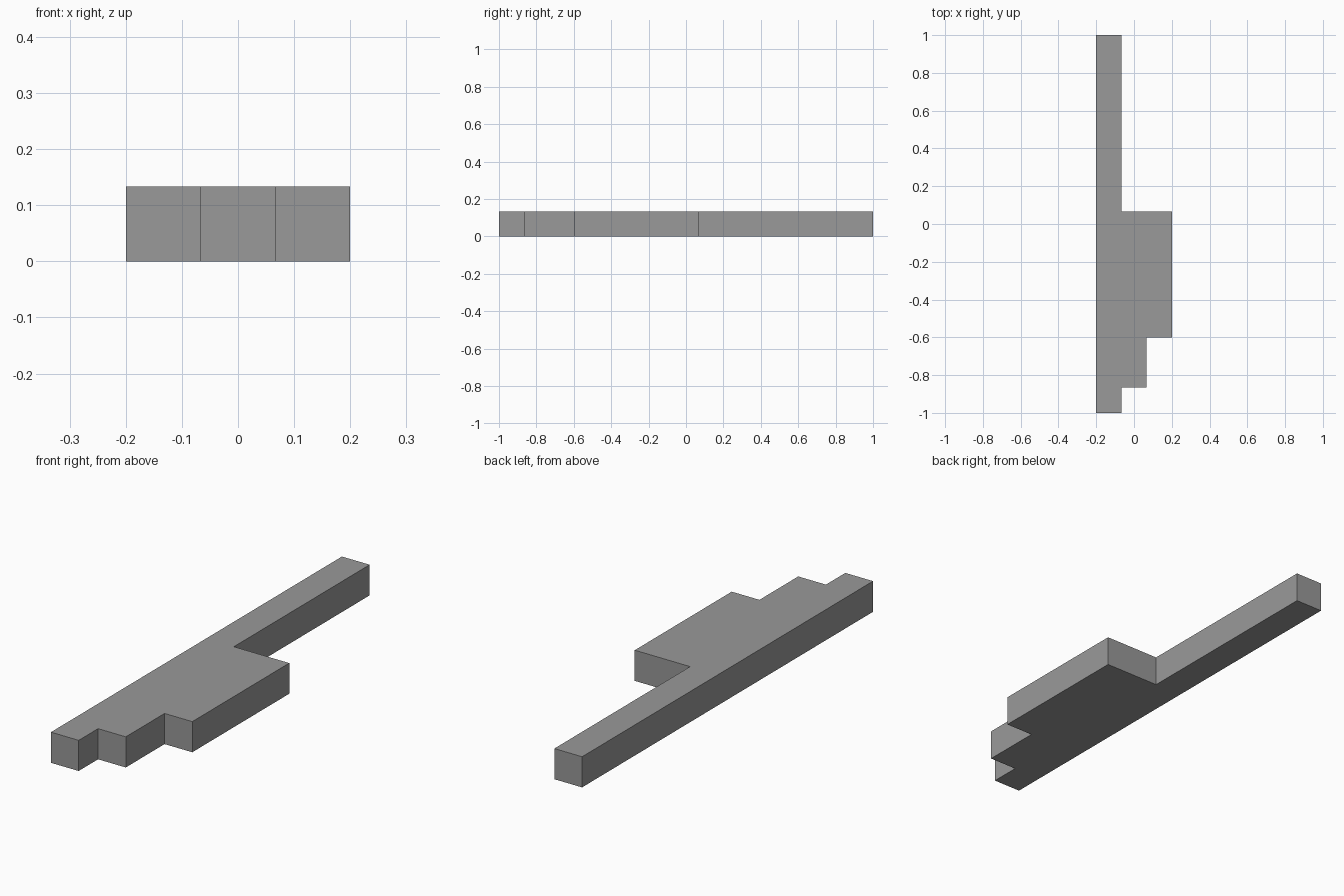
import bpy
import bmesh

if "Cube" in bpy.data.objects:
    bpy.data.objects.remove(bpy.data.objects["Cube"], do_unlink=True)

UNIT = 2 / 15  # the outline sits on a square grid, one cell thick

# Plain grey material
grey = bpy.data.materials.new("plain grey")
grey.use_nodes = True
colour = (0.32, 0.32, 0.32, 1)
grey.diffuse_color = colour
grey.node_tree.nodes["Principled BSDF"].inputs["Base Color"].default_value = colour

# Stepped outline in grid cells: long bar on one side, stepped block on the other
outline = [(0, 0), (1, 0), (1, 1), (2, 1), (2, 3),
           (3, 3), (3, 8), (1, 8), (1, 15), (0, 15)]

# Extrude the outline upward into a slab
bm = bmesh.new()
base = bm.faces.new([bm.verts.new(((x - 1.5) * UNIT, (y - 7.5) * UNIT, 0))
                     for x, y in outline])
extruded = bmesh.ops.extrude_face_region(bm, geom=[base], use_keep_orig=True)
top = [v for v in extruded["geom"] if isinstance(v, bmesh.types.BMVert)]
bmesh.ops.translate(bm, verts=top, vec=(0, 0, UNIT))
bmesh.ops.recalc_face_normals(bm, faces=bm.faces)

mesh = bpy.data.meshes.new("stepped_bar")
bm.to_mesh(mesh)
bm.free()
mesh.materials.append(grey)
bpy.context.collection.objects.link(bpy.data.objects.new("stepped_bar", mesh))
